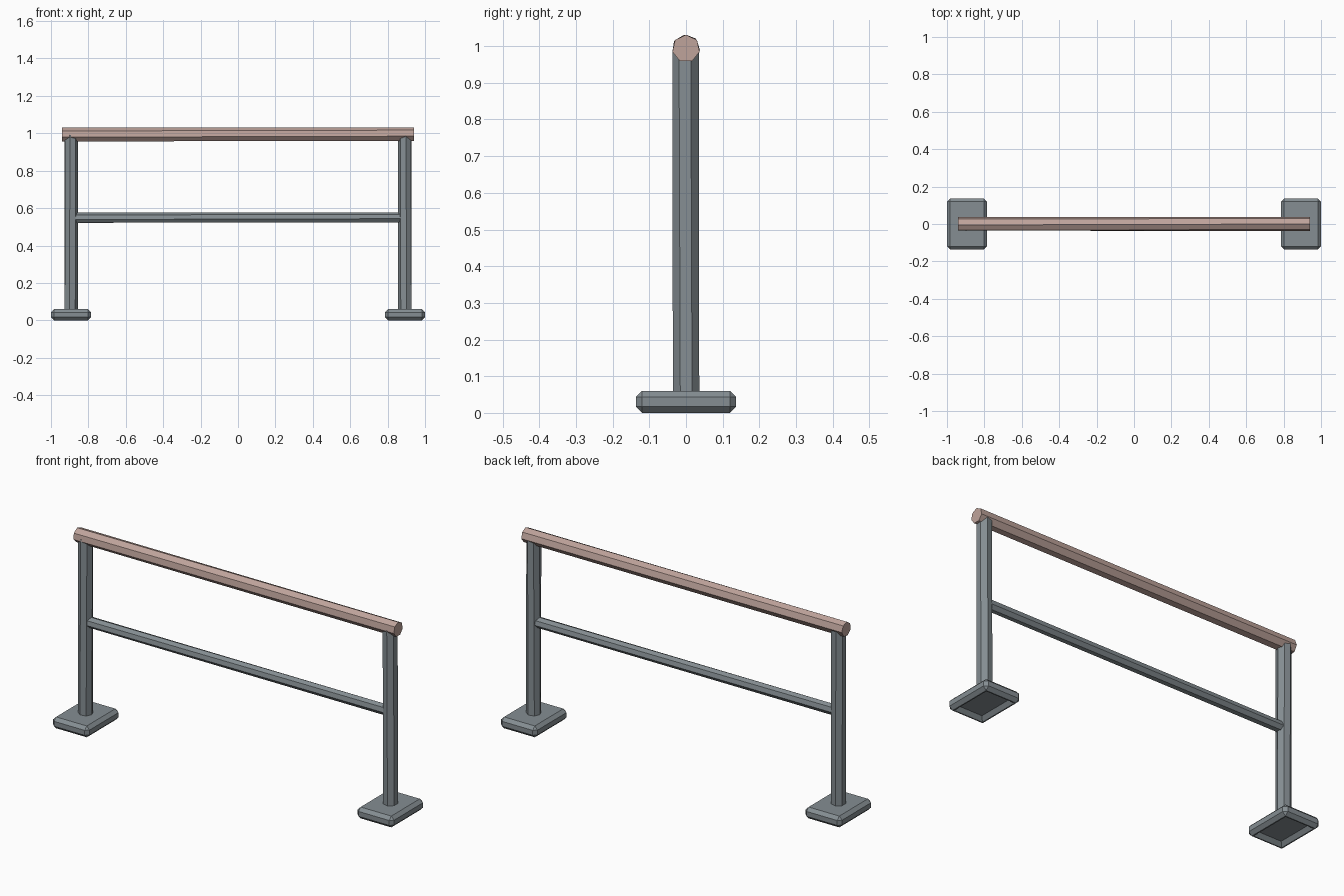
import bpy, bmesh
from math import sin, cos, pi, radians
from mathutils import Vector

cube = bpy.data.objects.get("Cube")
if cube:
    bpy.data.objects.remove(cube)


def material(name, rgb):
    mat = bpy.data.materials.new(name)
    mat.use_nodes = True
    mat.diffuse_color = (*rgb, 1)
    bsdf = mat.node_tree.nodes["Principled BSDF"]
    bsdf.inputs["Base Color"].default_value = (*rgb, 1)
    bsdf.inputs["Roughness"].default_value = 0.8
    return mat


steel = material("grey steel", (0.235, 0.27, 0.29))
wood = material("pale rose wood", (0.52, 0.37, 0.33))


def finish(name, bm, mat):
    bmesh.ops.recalc_face_normals(bm, faces=bm.faces)
    mesh = bpy.data.meshes.new(name)
    bm.to_mesh(mesh)
    bm.free()
    mesh.materials.append(mat)
    obj = bpy.data.objects.new(name, mesh)
    bpy.context.collection.objects.link(obj)
    return obj


def bar(name, start, end, radius, mat, sides=7, turn=90, twist=0):
    """Hand-hewn faceted bar with a slight twist from start to end."""
    start, end = Vector(start), Vector(end)
    upright = abs((end - start).z) > 0.5
    u = Vector((1, 0, 0)) if upright else Vector((0, 1, 0))
    v = Vector((0, 1, 0)) if upright else Vector((0, 0, 1))
    bm = bmesh.new()
    rings = []
    for centre, angle in ((start, turn), (end, turn + twist)):
        ring = []
        for i in range(sides):
            a = radians(angle) + 2 * pi * i / sides
            ring.append(bm.verts.new(centre + radius * (u * cos(a) + v * sin(a))))
        rings.append(ring)
        bm.faces.new(ring)
    for i in range(sides):
        j = (i + 1) % sides
        bm.faces.new((rings[0][i], rings[0][j], rings[1][j], rings[1][i]))
    return finish(name, bm, mat)


def foot(name, x):
    """Chamfered plate with a sunken underside."""
    bm = bmesh.new()
    bmesh.ops.create_cube(bm, size=1)
    for v in bm.verts:
        v.co = Vector((x + v.co.x * 0.214, v.co.y * 0.274, 0.03 + v.co.z * 0.06))
    bmesh.ops.bevel(bm, geom=bm.edges[:], offset=0.017, segments=1, affect='EDGES')
    bm.normal_update()
    under = min(bm.faces, key=lambda f: f.normal.z * f.calc_area())
    bmesh.ops.inset_region(bm, faces=[under], thickness=0.009)
    bmesh.ops.inset_region(bm, faces=[under], thickness=0.024)
    for v in under.verts:
        v.co.z = 0.02
    return finish(name, bm, steel)


# Feet and posts on both sides
for side, s, turn in (("left", 1, 78), ("right", -1, 102)):
    foot(side + "_foot", s * 0.893)
    bar(side + "_post", (s * 0.893, 0, 0.04), (s * 0.893, 0, 0.99),
        0.037, steel, turn=turn, twist=-s * 6)

# Rails
bar("top_rail", (-0.94, 0, 0.993), (0.94, 0, 0.993), 0.038, wood, turn=98, twist=-8)
bar("lower_rail", (-0.88, 0, 0.548), (0.88, 0, 0.548), 0.028, steel, turn=96, twist=-10)
